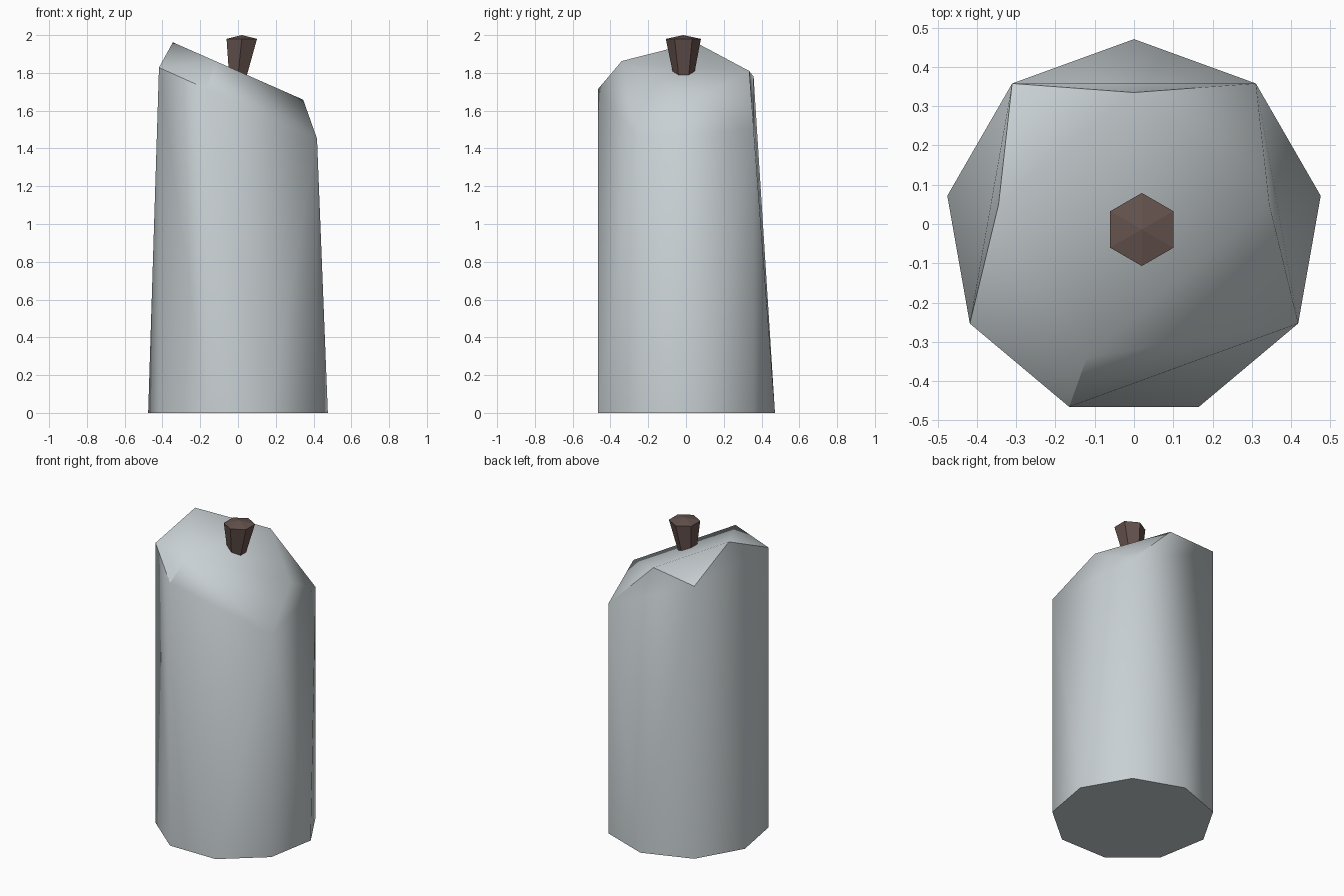
import bpy, bmesh, math
from mathutils import Vector

if "Cube" in bpy.data.objects:
    bpy.data.objects.remove(bpy.data.objects["Cube"])


def material(name, rgb):
    m = bpy.data.materials.new(name)
    m.diffuse_color = (*rgb, 1)
    m.use_nodes = True
    m.node_tree.nodes["Principled BSDF"].inputs["Base Color"].default_value = m.diffuse_color
    return m


def add_object(bm, name, mat):
    bmesh.ops.recalc_face_normals(bm, faces=bm.faces)
    me = bpy.data.meshes.new(name)
    bm.to_mesh(me)
    bm.free()
    me.materials.append(mat)
    ob = bpy.data.objects.new(name, me)
    bpy.context.collection.objects.link(ob)
    return ob


def ring(n, r, cx, cy, z, start=90):
    return [Vector((cx + r * math.cos(math.radians(start - 360 * i / n)),
                    cy + r * math.sin(math.radians(start - 360 * i / n)), z))
            for i in range(n)]


wax = material("pale_grey_wax", (0.58, 0.63, 0.65))
char = material("burnt_brown", (0.13, 0.085, 0.075))

# Candle body: nine-sided foot, five slanted shoulder corners, four-cornered top
foot = ring(9, 0.483, 0, -0.012, 0)
shoulder = [Vector((foot[i].x, foot[i].y, 1.64 - 0.45 * foot[i].x)) for i in (1, 3, 5, 6, 8)]
top = [Vector((x, y, 1.81 - 0.44 * x))
       for x, y in ((-0.345, 0.05), (0, 0.335), (0.345, 0.05), (-0.12, -0.34))]
bm = bmesh.new()
for p in foot + shoulder + top:
    bm.verts.new(p)
bmesh.ops.convex_hull(bm, input=bm.verts)
bmesh.ops.dissolve_limit(bm, angle_limit=math.radians(0.5), verts=bm.verts, edges=bm.edges)
candle = add_object(bm, "candle_body", wax)
bpy.context.view_layer.objects.active = candle
candle.select_set(True)
bpy.ops.object.shade_smooth_by_angle(angle=math.radians(45))

# Wick: leaning six-sided stub that widens upward to a shallow point
bm = bmesh.new()
low = [bm.verts.new(p) for p in ring(6, 0.045, -0.005, -0.012, 1.74)]
high = [bm.verts.new(p) for p in ring(6, 0.093, 0.02, -0.014, 1.98)]
tip = bm.verts.new((0.02, -0.014, 2.0))
bm.faces.new(low)
for i in range(6):
    j = (i + 1) % 6
    bm.faces.new((low[i], low[j], high[j], high[i]))
    bm.faces.new((high[i], high[j], tip))
add_object(bm, "wick", char)
